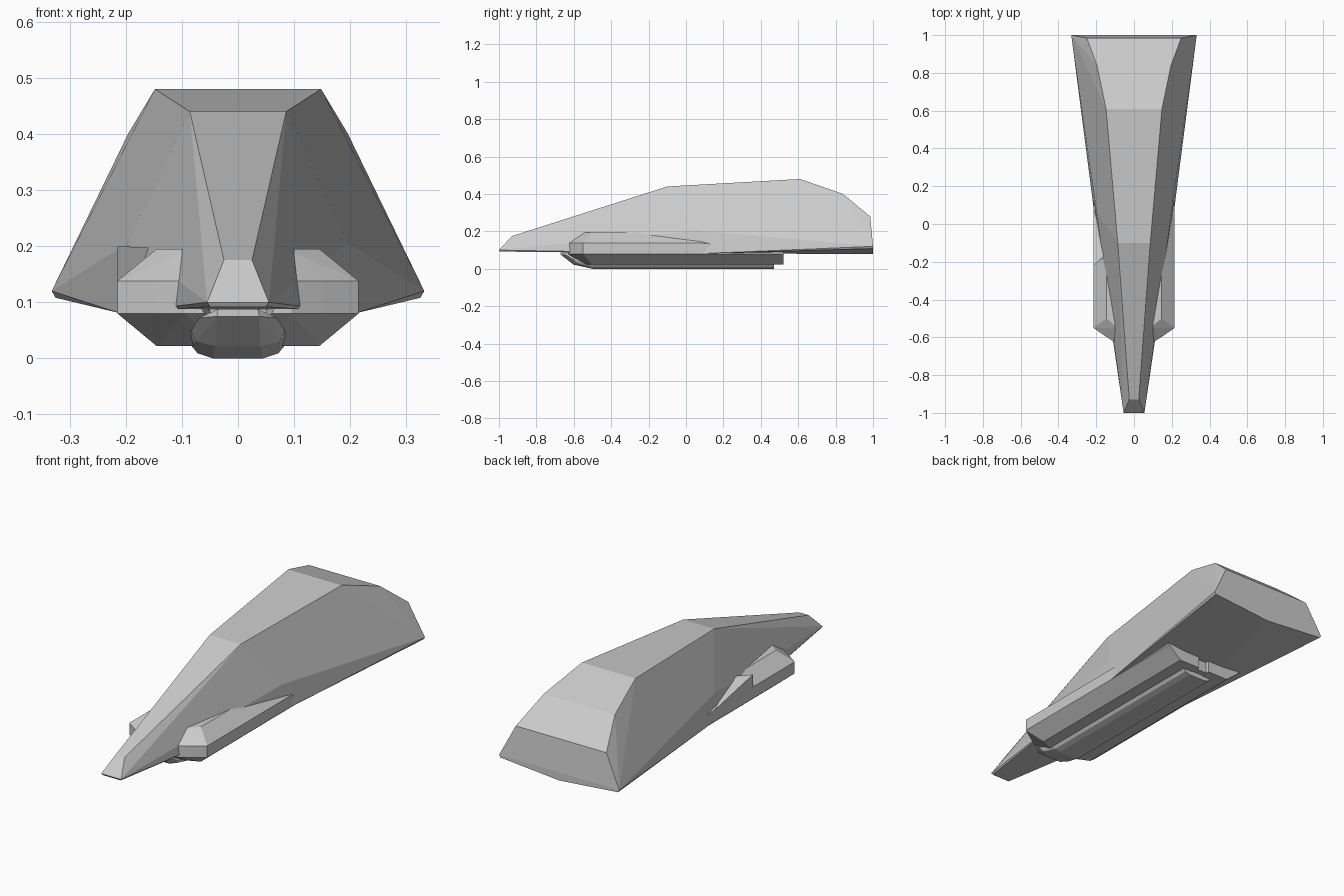
import bpy, bmesh

if "Cube" in bpy.data.objects:
    bpy.data.objects.remove(bpy.data.objects["Cube"])


def convex(name, pts, mirror=True):
    """Faceted solid spanned by key corner points, optionally mirrored across x."""
    bm = bmesh.new()
    allp = list(pts)
    if mirror:
        allp += [(-x, y, z) for x, y, z in pts if x > 0]
    for p in allp:
        bm.verts.new(p)
    res = bmesh.ops.convex_hull(bm, input=bm.verts[:])
    junk = [v for v in res["geom_interior"] if isinstance(v, bmesh.types.BMVert)]
    bmesh.ops.delete(bm, geom=junk, context='VERTS')
    bmesh.ops.dissolve_limit(bm, angle_limit=0.01, verts=bm.verts[:], edges=bm.edges[:])
    bmesh.ops.recalc_face_normals(bm, faces=bm.faces[:])
    me = bpy.data.meshes.new(name)
    bm.to_mesh(me)
    bm.free()
    ob = bpy.data.objects.new(name, me)
    bpy.context.collection.objects.link(ob)
    return ob


# Main hull: roof line, side crease, rim, shallow V underside
roof = [(.025, -.93, .175), (.086, -.1, .44), (.148, .61, .48),
        (.196, .84, .40), (.25, .985, .28)]
side = [(.197, .06, .205)]
rim = [(.055, -1, .1), (.215, .1, .09), (.332, 1, .12)]
under = [(.05, -.995, .092), (.212, .07, .081), (.325, 1, .108), (0, 1, .08)]
convex("main_hull", roof + side + rim + under)

# Side pods: chamfered nose, straight run to the rear
front = [(.06, -.63, .08), (.095, -.63, .08), (.095, -.63, .138), (.15, -.595, .08),
         (.15, -.595, .138), (.215, -.55, .08), (.215, -.55, .138),
         (.145, -.5, .195), (.085, -.55, .195), (.145, -.5, .022), (.03, -.55, .022)]
rear = [(.03, .52, .022), (.145, .52, .022), (.215, .52, .08), (.215, .52, .095),
        (.03, .52, .095)]
shoulder = [(.215, .08, .138), (.145, .08, .195), (.085, .08, .195)]
for sx, label in ((1, "right"), (-1, "left")):
    convex(label + "_pod", [(sx * x, y, z) for x, y, z in front + rear + shoulder], False)

# Small ramp on the left pod
convex("left_pod_ramp", [(-.215, -.22, .2), (-.165, -.15, .196), (-.13, -.15, .196),
                         (-.215, -.22, .135), (-.165, -.15, .135),
                         (-.215, .08, .138), (-.13, .08, .138)], False)

# Central belly keel with a rounded front
section = [(.045, 0), (.072, .009), (.085, .025), (.085, .045), (.07, .07)]
keel = [(x, y, z) for x, z in section for y in (-.5, .47)]
tip = [(.035, -.67, .088), (.038, -.67, .075), (.03, -.655, .068), (.07, -.64, .072),
       (.083, -.6, .05), (.075, -.585, .03), (.04, -.6, .022)]
convex("belly_keel", keel + tip)

# Crossplate closing the belly between the pods
convex("belly_plate", [(.06, y, z) for y in (-.55, .5) for z in (.025, .095)])
